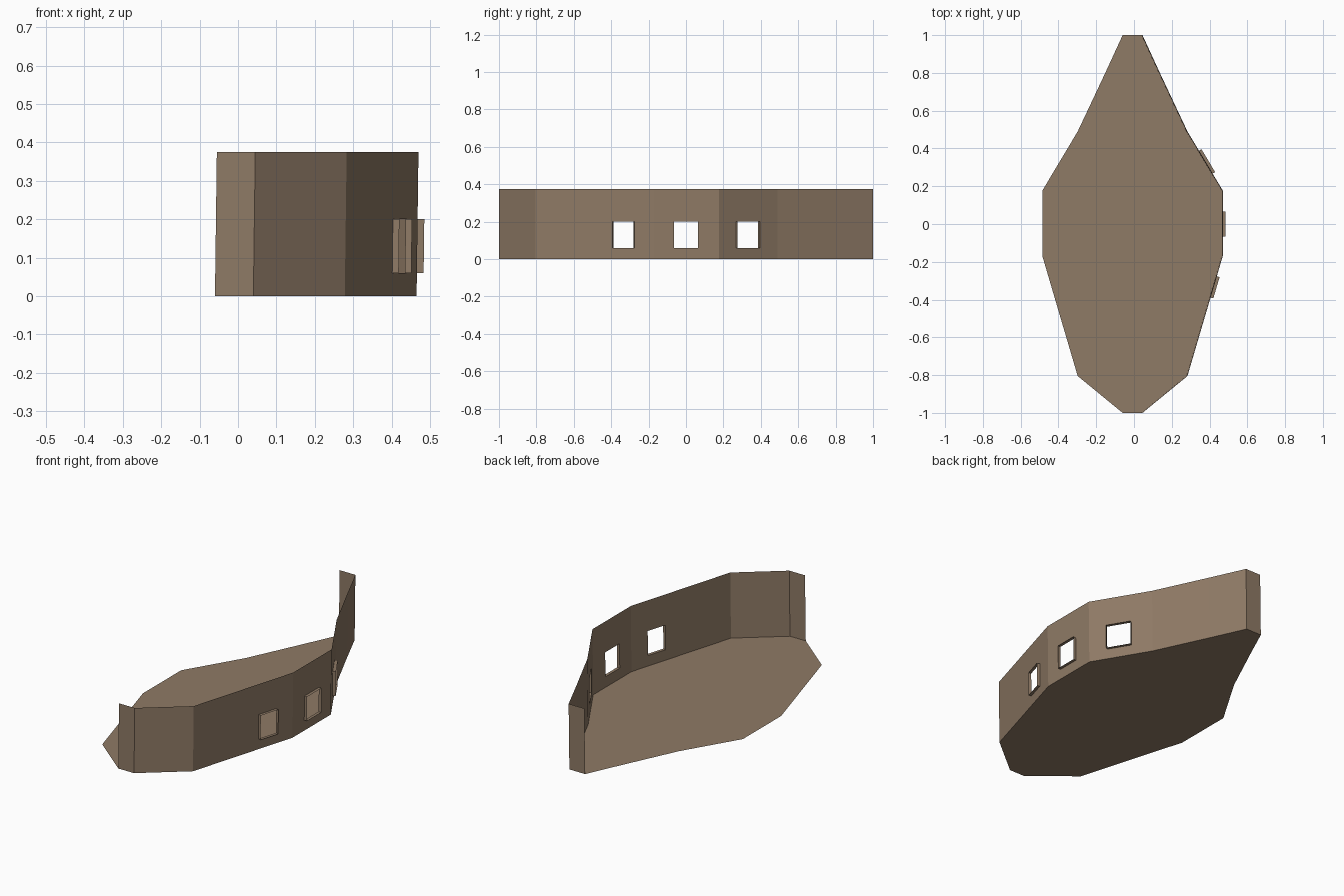
import bpy
from mathutils import Vector

if "Cube" in bpy.data.objects:
    bpy.data.objects.remove(bpy.data.objects["Cube"])

H = 0.375        # wall height
LEAN = 0.013     # slight sideways lean of the wall
W0, W1 = 0.06, 0.20   # window sill and head heights
DEPTH = 0.0175   # how far window surrounds stand out

brown = bpy.data.materials.new("brown")
brown.diffuse_color = (0.275, 0.196, 0.132, 1)
brown.use_nodes = True
brown.node_tree.nodes["Principled BSDF"].inputs["Base Color"].default_value = brown.diffuse_color


def make(name, verts, faces):
    me = bpy.data.meshes.new(name)
    me.from_pydata([tuple(v) for v in verts], [], faces)
    me.materials.append(brown)
    ob = bpy.data.objects.new(name, me)
    bpy.context.collection.objects.link(ob)
    return ob


def up(p, z):
    return Vector((p[0] + LEAN * z, p[1], z))


# Right half of the outline, front to back; the left half mirrors about x = -0.01
right = [(0.04, -1.0), (0.278, -0.805), (0.465, -0.17), (0.465, 0.177),
         (0.278, 0.49), (0.132, 0.80), (0.04, 1.0)]
left = [(-0.02 - x, y) for x, y in reversed(right)]

# Floor
outline = right + left
make("floor", [(x, y, 0) for x, y in outline], [list(range(len(outline)))])

# Windows: wall panel index -> y range of the opening
windows = {2: (-0.388, -0.276), 3: (-0.065, 0.065), 4: (0.266, 0.386)}

# Side wall with short front and back ends, window openings left out
path = [left[-1]] + right + [left[0]]
verts, faces = [], []
for i, (a, b) in enumerate(zip(path, path[1:])):
    a, b = Vector(a), Vector(b)
    if i in windows:
        ts = [0] + [(y - a.y) / (b.y - a.y) for y in windows[i]] + [1]
        zs = [0, W0, W1, H]
    else:
        ts, zs = [0, 1], [0, H]
    for c in range(len(ts) - 1):
        for r in range(len(zs) - 1):
            if i in windows and c == 1 and r == 1:
                continue
            p, q = a.lerp(b, ts[c]), a.lerp(b, ts[c + 1])
            n = len(verts)
            verts += [up(p, zs[r]), up(q, zs[r]), up(q, zs[r + 1]), up(p, zs[r + 1])]
            faces.append((n, n + 1, n + 2, n + 3))
    # Window surround, a shallow sleeve pushed outwards
    if i in windows:
        p, q = a.lerp(b, ts[1]), a.lerp(b, ts[2])
        d = (b - a).normalized()
        out = Vector((d.y, -d.x, 0)) * DEPTH
        ring = [up(p, W0), up(q, W0), up(q, W1), up(p, W1)]
        make("window_surround", ring + [v + out for v in ring],
             [(k, (k + 1) % 4, (k + 1) % 4 + 4, k + 4) for k in range(4)])
make("side_wall", verts, faces)
